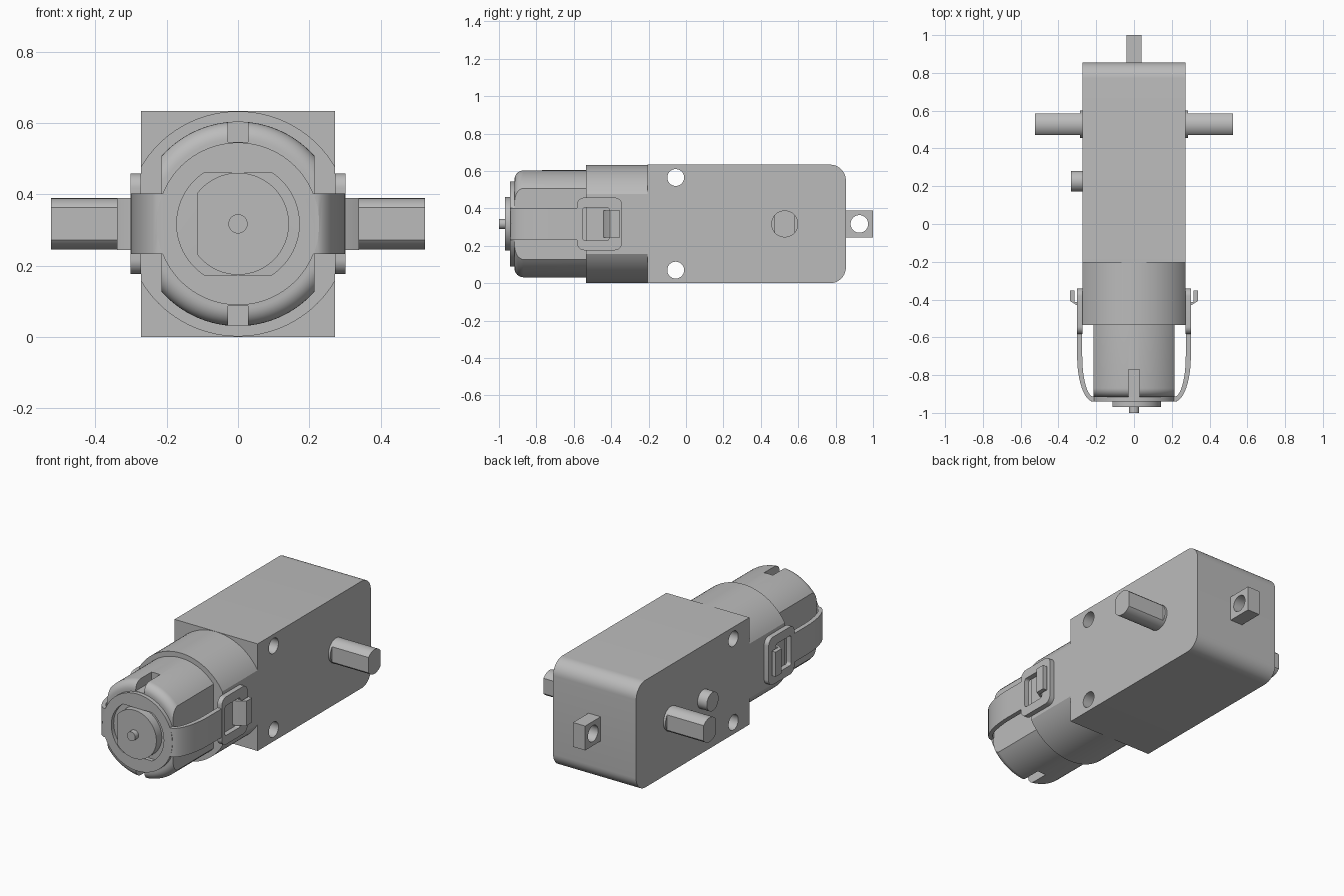
import bpy, bmesh
from math import sin, cos, pi, radians

if "Cube" in bpy.data.objects:
    bpy.data.objects.remove(bpy.data.objects["Cube"])

MID = 0.317       # height of the main axis
FRONT = -0.94     # front face of the strap
X, Y, Z = 0, 1, 2

grey = bpy.data.materials.new("plain_grey")
grey.use_nodes = True
grey.diffuse_color = (0.5, 0.5, 0.5, 1)
grey.node_tree.nodes["Principled BSDF"].inputs["Base Color"].default_value = (0.5, 0.5, 0.5, 1)


def place(u, v, t, axis):
    return [(t, u, v), (u, t, v), (u, v, t)][axis]


def finish(name, bm):
    bmesh.ops.recalc_face_normals(bm, faces=bm.faces)
    mesh = bpy.data.meshes.new(name)
    bm.to_mesh(mesh)
    bm.free()
    mesh.materials.append(grey)
    obj = bpy.data.objects.new(name, mesh)
    bpy.context.collection.objects.link(obj)
    return obj


def loft(name, rings, clips=()):
    """Skin a stack of closed rings, then trim with planes (point, outward normal)."""
    bm = bmesh.new()
    loops = [[bm.verts.new(p) for p in ring] for ring in rings]
    for a, b in zip(loops, loops[1:]):
        for i in range(len(a)):
            bm.faces.new((a[i - 1], a[i], b[i], b[i - 1]))
    bm.faces.new(loops[0])
    bm.faces.new(loops[-1])
    for point, normal in clips:
        bmesh.ops.bisect_plane(bm, geom=bm.verts[:] + bm.edges[:] + bm.faces[:],
                               plane_co=point, plane_no=normal, clear_outer=True)
        bmesh.ops.holes_fill(bm, edges=[e for e in bm.edges if e.is_boundary], sides=0)
    return finish(name, bm)


def prism(name, outline, axis, a, b):
    return loft(name, [[place(u, v, t, axis) for u, v in outline] for t in (a, b)])


def lathe(name, profile, axis, centre, clips=(), sides=96):
    """Profile of (radius, position along the axis)."""
    turns = [2 * pi * i / sides for i in range(sides)]
    rings = [[place(centre[0] + r * cos(a), centre[1] + r * sin(a), t, axis) for a in turns]
             for r, t in profile]
    return loft(name, rings, clips)


def rounded(u0, u1, v0, v1, corners, steps=10):
    """Rectangle outline with one radius per corner, from the upper right round."""
    pts = []
    for k, r in enumerate(corners):
        right, top = k in (0, 3), k in (0, 1)
        cu = u1 - r if right else u0 + r
        cv = v1 - r if top else v0 + r
        n = steps if r else 0
        for i in range(n + 1):
            a = (k + i / max(n, 1)) * pi / 2
            pts.append((cu + r * cos(a), cv + r * sin(a)))
    return pts


def rect(u0, u1, v0, v1):
    return rounded(u0, u1, v0, v1, (0, 0, 0, 0))


def both(axis, limit, centre=0):
    """Pair of trimming planes either side of a centre."""
    planes = []
    for s in (-1, 1):
        point, normal = [0, 0, 0], [0, 0, 0]
        point[axis], normal[axis] = centre + s * limit, s
        planes.append((point, normal))
    return planes


def combine(obj, tool, operation):
    tool.hide_render = True
    mod = obj.modifiers.new(operation.lower(), "BOOLEAN")
    mod.operation, mod.object, mod.solver = operation, tool, "EXACT"
    bpy.context.view_layer.objects.active = obj
    bpy.ops.object.modifier_apply(modifier=mod.name)
    bpy.data.objects.remove(tool)


parts = []

# Gearbox housing with rounded back edges and two through holes
housing = prism("gearbox_housing", rounded(-0.205, 0.855, 0, 0.634, (0.085, 0, 0, 0.085)),
                X, -0.272, 0.272)
for z in (0.07, 0.565):
    combine(housing, lathe("screw_hole", [(0.045, -0.4), (0.045, 0.4)], X, (-0.055, z), sides=48),
            "DIFFERENCE")
parts.append(housing)

# Round collar trimmed to the width of the housing
parts.append(lathe("motor_collar", [(0.316, -0.535), (0.316, -0.2)], Y, (0, MID), both(X, 0.272)))

# Motor can with rounded front rim, flat sides and two notches
rim = [(0.239 + 0.048 * sin(a), -0.869 - 0.048 * cos(a))
       for a in [i * pi / 16 for i in range(9)]]
motor = lathe("motor_can", rim + [(0.287, -0.5)], Y, (0, MID), both(X, 0.215))
for s in (-1, 1):
    z0, z1 = sorted((MID + s * 0.23, MID + s * 0.4))
    combine(motor, prism("notch", rect(-0.028, 0.028, z0, z1), Y, -1, -0.77), "DIFFERENCE")
parts.append(motor)

# Front boss with one flat, and motor spindle
parts.append(lathe("front_boss", [(0.143, -0.968), (0.143, -0.9)], Y, (0, MID),
                   [((-0.113, 0, 0), (-1, 0, 0))]))
parts.append(lathe("motor_spindle", [(0.027, -1), (0.027, -0.95)], Y, (0, MID), sides=32))

# Strap: bent band, front disc with opening, and end plates with windows
turns = [i * pi / 24 for i in range(13)]
outer = [(0.215 + 0.086 * sin(a), -0.7 - 0.24 * cos(a)) for a in turns] + [(0.301, -0.5)]
inner = [(0.215 + 0.059 * sin(a), -0.7 - 0.214 * cos(a)) for a in turns] + [(0.274, -0.5)]
half = outer + inner[::-1]
band = outer + inner[::-1] + [(-x, y) for x, y in inner] + [(-x, y) for x, y in outer[::-1]]
strap = prism("retaining_strap", band, Z, MID - 0.085, MID + 0.085)
combine(strap, lathe("strap_disc", [(0.228, FRONT), (0.228, -0.914)], Y, (0, MID)), "UNION")
combine(strap, lathe("strap_opening", [(0.172, -1.1), (0.172, -0.8)], Y, (0, MID),
                     both(Z, 0.143, MID)), "DIFFERENCE")
for s in (-1, 1):
    a, b = sorted((s * 0.2725, s * 0.302))
    plate = rounded(-0.583, -0.342, MID - 0.141, MID + 0.141, (0.04,) * 4)
    combine(strap, prism("end_plate", plate, X, a, b), "UNION")
window = rounded(-0.553, -0.41, MID - 0.088, MID + 0.088, (0.015,) * 4)
combine(strap, prism("window", window, X, -0.5, 0.5), "DIFFERENCE")
parts.append(strap)

# Hooks on the collar that hold the strap
hook = [(0.26, -0.445), (0.3, -0.432), (0.34, -0.407), (0.34, -0.353),
        (0.315, -0.353), (0.315, -0.412), (0.26, -0.412)]
for side, s in (("left", 1), ("right", -1)):
    parts.append(prism(side + "_hook", [(s * x, y) for x, y in hook], Z, MID - 0.073, MID + 0.073))

    # Output shaft: short round root, then two flats
    a, b, c = s * 0.25, s * 0.286, s * 0.525
    parts.append(lathe(side + "_shaft_root", [(0.072, a), (0.072, b)], X, (0.528, MID), sides=64))
    parts.append(lathe(side + "_output_shaft", [(0.072, a), (0.072, c)], X, (0.528, MID),
                       both(Y, 0.056, 0.528), sides=64))

# Locating peg on one side
parts.append(lathe("locating_peg", [(0.055, -0.333), (0.055, -0.25)], X, (0.226, MID), sides=48))

# Rear mounting tab with cross hole
tab = prism("mounting_tab", rect(0.83, 1, MID - 0.072, MID + 0.072), X, -0.04, 0.04)
combine(tab, lathe("tab_hole", [(0.047, -0.2), (0.047, 0.2)], X, (0.927, MID), sides=48),
        "DIFFERENCE")
parts.append(tab)

# Smooth the curves and keep the edges sharp
bpy.ops.object.select_all(action="DESELECT")
for obj in parts:
    obj.select_set(True)
    bpy.context.view_layer.objects.active = obj
bpy.ops.object.shade_smooth_by_angle(angle=radians(30))
